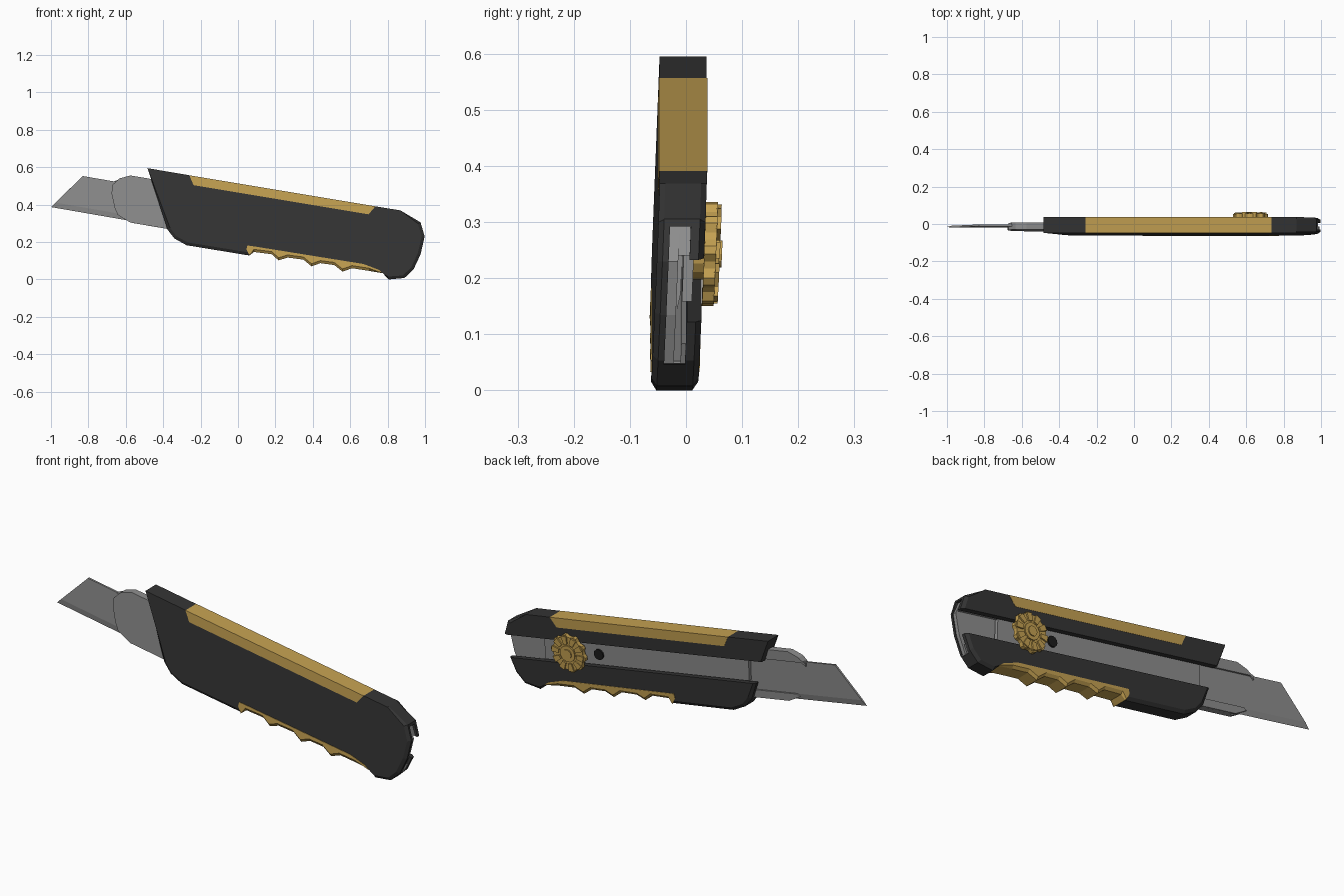
import bpy, bmesh, math

if "Cube" in bpy.data.objects:
    bpy.data.objects.remove(bpy.data.objects["Cube"])

SLOPE = 0.17          # the knife leans: v = z + SLOPE * x is height across the handle


def Z(x, v):
    return v - SLOPE * x


def V(x, z):
    return z + SLOPE * x


def material(name, rgb):
    m = bpy.data.materials.new(name)
    m.diffuse_color = (*rgb, 1)
    m.use_nodes = True
    m.node_tree.nodes["Principled BSDF"].inputs["Base Color"].default_value = m.diffuse_color
    return m


DARK = material("charcoal plastic", (0.035, 0.035, 0.035))
GOLD = material("mustard rubber", (0.56, 0.36, 0.085))
STEEL = material("grey steel", (0.27, 0.27, 0.27))
BLACK = material("black", (0.012, 0.012, 0.012))


def add_prism(bm, pts, w0, w1, inset=None, step=0.01):
    """Extrude an x-z outline through the thickness, with optional chamfered caps."""
    ins = [inset(x, z) for x, z in pts] if inset else None
    caps = [(x + d[0], z + d[1]) for (x, z), d in zip(pts, ins)] if ins else pts
    layers = [(caps, w0), (pts, w0 + step), (pts, w1 - step), (caps, w1)] if ins \
        else [(pts, w0), (pts, w1)]
    # slight roll about the long axis is included in y
    loops = [[bm.verts.new((x, w + 0.042 * (V(x, z) - 0.325), z)) for x, z in ring]
             for ring, w in layers]
    n = len(pts)
    for a, b in zip(loops, loops[1:]):
        for i in range(n):
            j = (i + 1) % n
            bm.faces.new((a[i], a[j], b[j], b[i]))
    bm.faces.new(loops[0])
    bm.faces.new(loops[-1])


def part(name, mat, *prisms):
    bm = bmesh.new()
    for p in prisms:
        add_prism(bm, *p)
    bmesh.ops.remove_doubles(bm, verts=bm.verts, dist=1e-6)
    bmesh.ops.recalc_face_normals(bm, faces=bm.faces)
    me = bpy.data.meshes.new(name)
    bm.to_mesh(me)
    bm.free()
    me.materials.append(mat)
    ob = bpy.data.objects.new(name, me)
    bpy.context.collection.objects.link(ob)
    return ob


def band(x0, x1, v0, v1):
    """Strip running along the knife."""
    return [(x0, Z(x0, v0)), (x1, Z(x1, v0)), (x1, Z(x1, v1)), (x0, Z(x0, v1))]


def ring(cx, cz, radii, n):
    return [(cx + radii[i % len(radii)] * math.cos(math.tau * i / n),
             cz + radii[i % len(radii)] * math.sin(math.tau * i / n)) for i in range(n)]


def cut(ob, cutter):
    cutter.hide_render = True
    m = ob.modifiers.new("cut", 'BOOLEAN')
    m.operation, m.solver, m.object = 'DIFFERENCE', 'EXACT', cutter
    bpy.context.view_layer.objects.active = ob
    bpy.ops.object.modifier_apply(modifier=m.name)
    bpy.data.objects.remove(cutter)


# Handle shell, with notches for the two grips
W0, W1 = -0.055, 0.029
top_notch = [(-0.26, 0.557), (-0.238, 0.504), (0.698, 0.348), (0.735, 0.391)]
low_notch = [(0.775, 0.033), (0.752, 0.052), (0.67, 0.083), (0.085, 0.177),
             (0.05, 0.182), (0.045, 0.16), (0.061, 0.128)]
outline = ([(-0.484, 0.595)] + top_notch +
           [(0.869, 0.369), (0.976, 0.305), (0.998, 0.23), (0.976, 0.134), (0.938, 0.053),
            (0.89, 0.008), (0.805, 0.0)] + low_notch +
           [(-0.275, 0.183), (-0.34, 0.219), (-0.377, 0.267)])


def shell_chamfer(x, z):
    if not (x > 0.88 or V(x, z) < 0.145 or (x < -0.3 and V(x, z) < 0.21)):
        return (0, 0)
    cx = max(-0.2, min(0.75, x))
    dx, dz = cx - x, Z(cx, 0.345) - z
    k = 0.016 / math.hypot(dx, dz)
    return (dx * k, dz * k)


handle = part("handle_shell", DARK, (outline, W0, W1, shell_chamfer))
cut(handle, part("cavity_cutter", DARK, (band(-0.9, 1.2, 0.204, 0.459), -0.034, 0.003)))
cut(handle, part("slot_cutter", DARK, (band(-0.9, 1.2, 0.287, 0.402), -0.01, 0.1)))

# Rubber grips
part("top_grip", GOLD, (top_notch, W0 - 0.001, W1 + 0.001))
waves = [(0.085, 0.147), (0.18, 0.135), (0.217, 0.102), (0.265, 0.117),
         (0.35, 0.106), (0.393, 0.07), (0.44, 0.087),
         (0.515, 0.077), (0.559, 0.042), (0.61, 0.06), (0.70, 0.046)]
part("finger_grip", GOLD,
     (low_notch + waves, W0 - 0.002, W1 + 0.002,
      lambda x, z: (0, 0.014) if (x, z) in waves else (0, 0)))

# Steel blade channel: floor plate plus upper and lower rails
tail = [(0.966, Z(0.966, 0.457)), (0.993, 0.23), (0.971, 0.134), (0.932, Z(0.932, 0.206))]
nose_top = [(-0.672, 0.505), (-0.634, 0.54), (-0.575, 0.556)]
nose_low = [(-0.575, 0.304), (-0.643, 0.345), (-0.66, 0.385)]
part("blade_channel", STEEL,
     (nose_low + [(-0.676, 0.46)] + nose_top + tail, -0.034, -0.017),
     ([(-0.67, Z(-0.67, 0.408))] + nose_top +
      [(0.966, Z(0.966, 0.457)), (0.985, Z(0.985, 0.408))], -0.017, 0.003),
     ([nose_low[0], (0.932, Z(0.932, 0.206)), (0.95, Z(0.95, 0.245)),
       (-0.62, Z(-0.62, 0.245)), (-0.635, Z(-0.635, 0.232))], -0.005, 0.003),
     (band(-0.56, 0.93, 0.206, 0.21), -0.017, -0.005))


# Blade with a ground lower edge
def grind(x, z):
    if V(x, z) > 0.25:
        return (0, 0)
    return (0.025, 0.024) if x < -0.9 else (0, 0.028)


part("blade", STEEL,
     ([(-1.0, 0.387), (-0.83, 0.553), (0.4, Z(0.4, 0.408)), (0.4, Z(0.4, 0.212))],
      -0.016, -0.006, grind, 0.005))

# Slider in the slot, with its stop pin
part("slider", STEEL, (band(-0.36, 0.78, 0.291, 0.398), -0.006, 0.012))
part("stop_pin", BLACK, (ring(0.475, Z(0.475, 0.345), [0.026], 12), 0.0, 0.02))

# Thumb wheel: toothed disc, raised ribs and a stepped hub
KX, KZ = 0.622, 0.243
gear = ring(KX, KZ, [0.094, 0.094, 0.084, 0.084], 40)
ribs = []
for i in range(10):
    a = math.tau * (i + 0.125) / 10
    ribs.append(([(KX + r * math.cos(a + d), KZ + r * math.sin(a + d))
                  for r, d in ((0.05, -0.2), (0.088, -0.17), (0.088, 0.17), (0.05, 0.2))],
                 0.05, 0.059))
part("thumb_wheel", GOLD,
     (ring(KX, KZ, [0.045], 16), 0.01, 0.031),
     (gear, 0.031, 0.052),
     (ring(KX, KZ, [0.041], 16), 0.05, 0.058),
     (ring(KX, KZ, [0.024], 12), 0.056, 0.063),
     *ribs)
